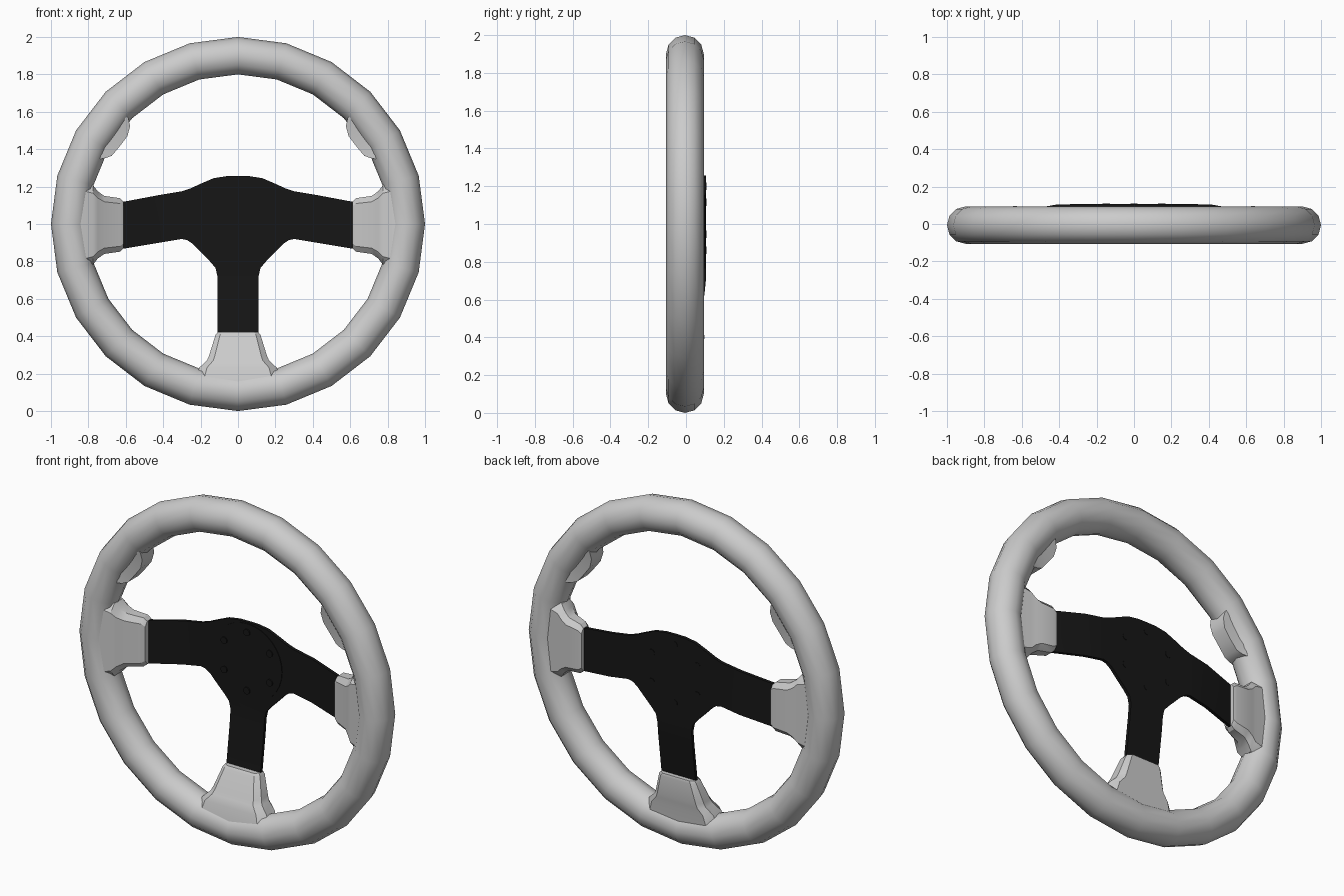
import bpy, bmesh
from math import sin, cos, pi, radians
from mathutils import Vector

if "Cube" in bpy.data.objects:
    bpy.data.objects.remove(bpy.data.objects["Cube"])

YC = -0.006   # ring centre plane
ZC = 1.0      # wheel centre height

black = bpy.data.materials.new("black")
black.diffuse_color = (0.008, 0.008, 0.008, 1)
black.use_nodes = True
black.node_tree.nodes["Principled BSDF"].inputs["Base Color"].default_value = black.diffuse_color


def finish(bm, name, mat=None, angle=30):
    bmesh.ops.recalc_face_normals(bm, faces=bm.faces)
    me = bpy.data.meshes.new(name)
    bm.to_mesh(me)
    bm.free()
    ob = bpy.data.objects.new(name, me)
    bpy.context.collection.objects.link(ob)
    if mat:
        me.materials.append(mat)
    bpy.ops.object.select_all(action='DESELECT')
    ob.select_set(True)
    bpy.context.view_layer.objects.active = ob
    bpy.ops.object.shade_smooth_by_angle(angle=radians(angle))
    return ob


def loft(name, loops):
    bm = bmesh.new()
    rings = [[bm.verts.new(p) for p in lp] for lp in loops]
    n = len(rings[0])
    for a, b in zip(rings, rings[1:]):
        for i in range(n):
            j = (i + 1) % n
            bm.faces.new((a[i], a[j], b[j], b[i]))
    bm.faces.new(rings[0])
    bm.faces.new(rings[-1])
    return finish(bm, name)


# Rim
bpy.ops.mesh.primitive_torus_add(major_segments=24, minor_segments=12, major_radius=0.9,
                                 minor_radius=0.1, location=(0, YC, ZC), rotation=(pi / 2, 0, 0))
rim = bpy.context.object
rim.name = "rim"
bpy.ops.object.shade_smooth()


# Flared grips where the spokes meet the rim: (radius, half width, y centre, half depth)
def grip(name, direction, stations, zc):
    d = Vector(direction)
    t = Vector((d.z, 0, -d.x))
    loops = []
    for r, w, y, h in stations:
        sec = [(w, .5 * h), (.8 * w, h), (-.8 * w, h), (-w, .5 * h),
               (-w, -.5 * h), (-.8 * w, -h), (.8 * w, -h), (w, -.5 * h)]
        loops.append([d * r + t * u + Vector((0, y + v, zc)) for u, v in sec])
    loft(name, loops)


side = [(.612, .125, .055, .038), (.632, .143, .05, .046), (.715, .155, .03, .06),
        (.75, .18, .014, .07), (.775, .212, .004, .076), (.85, .235, YC, .08)]
bottom = [(.578, .108, .058, .036), (.592, .12, .054, .044), (.705, .155, .026, .062),
          (.73, .166, .018, .068), (.768, .207, .005, .075), (.85, .235, YC, .08)]
grip("right_grip", (1, 0, 0), side, .995)
grip("left_grip", (-1, 0, 0), side, .995)
grip("bottom_grip", (0, 0, -1), bottom, ZC)

# Thumb rests on the inside of the rim
for sx, label in ((1, "right"), (-1, "left")):
    loops = []
    for deg, r, hw in ((44, .815, .06), (42.2, .779, .055), (38.5, .755, .05), (33, .757, .048),
                       (28.4, .767, .05), (26.5, .79, .055), (25, .82, .06)):
        a = radians(deg)
        loops.append([(sx * q * cos(a), YC + y, ZC + q * sin(a))
                      for q, y in ((r, -hw), (r, hw), (.86, hw + .015), (.86, -hw - .015))])
    loft(label + "_thumb_rest", loops)

# Three-spoke plate: flat middle, spokes bent towards the rim
TH, YF = .019, .088
half = [(.06, 1.256), (.13, 1.245), (.2, 1.215), (.25, 1.192), (.3, 1.175),
        (.3, .92), (.27, .913), (.24, .892), (.2, .85), (.15, .80), (.12, .765), (.11, .72)]
bm = bmesh.new()
outline = [(0, 1.257)] + half + [(-x, z) for x, z in reversed(half)]
vs = [bm.verts.new((x, YF, z)) for x, z in outline]
bm.faces.new(vs)


def strip(edge, pairs):
    for pair in pairs:
        new = [bm.verts.new(p) for p in pair]
        bm.faces.new((edge[0], edge[1], new[1], new[0]))
        edge = new


for s in (1, -1):
    i = 5 if s == 1 else -5
    j = 6 if s == 1 else -6
    strip((vs[i], vs[j]), [((s * x, y, zt), (s * x, y, zb)) for x, y, zt, zb in
                           ((.42, .084, 1.155, .9), (.66, .04, 1.11, .86))])
strip((vs[12], vs[13]), [((.11, y, z), (-.11, y, z)) for y, z in ((.08, .64), (.042, .36))])
ext = bmesh.ops.extrude_face_region(bm, geom=bm.faces[:], use_keep_orig=True)
bmesh.ops.translate(bm, vec=(0, TH, 0), verts=[v for v in ext["geom"] if isinstance(v, bmesh.types.BMVert)])
finish(bm, "spoke_plate", black, 20)


# Hub disc and bolts
def cylinder(name, x, z, r, y0, y1, n):
    loft_ob = loft(name, [[(x + r * cos(2 * pi * k / n), y, z + r * sin(2 * pi * k / n))
                           for k in range(n)] for y in (y0, y1)])
    loft_ob.data.materials.append(black)


cylinder("hub_disc", 0, 1.025, .225, .084, .09, 32)
for k in range(6):
    a = pi / 2 + k * pi / 3
    cylinder("bolt", .17 * cos(a), 1.03 + .17 * sin(a), .02, .077, .109, 12)
